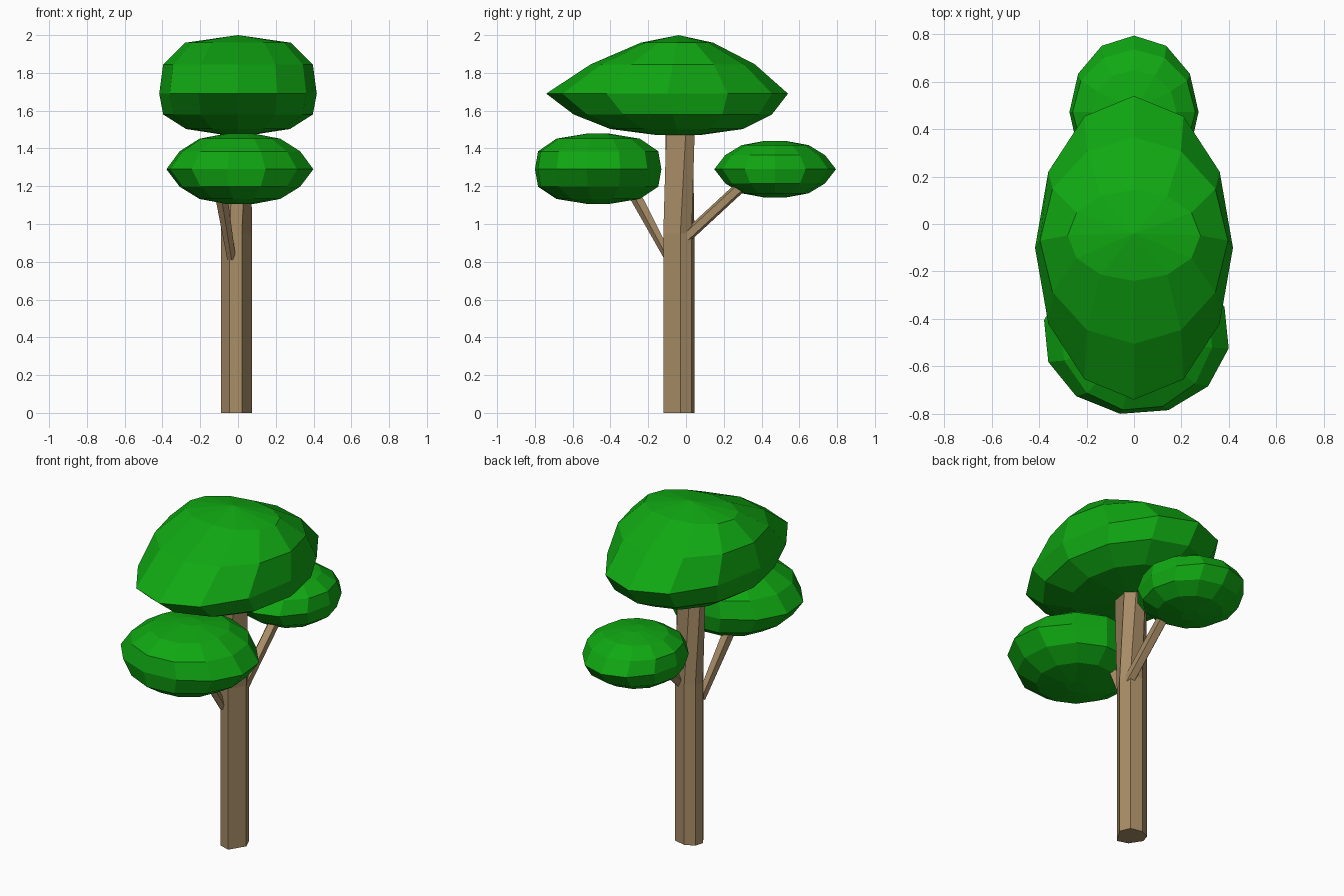
import bpy
import bmesh
from math import cos, sin, tau, radians
from mathutils import Vector, Matrix

cube = bpy.data.objects.get("Cube")
if cube:
    bpy.data.objects.remove(cube)


def material(name, color):
    m = bpy.data.materials.new(name)
    m.use_nodes = True
    m.diffuse_color = color
    m.node_tree.nodes["Principled BSDF"].inputs["Base Color"].default_value = color
    return m


leaf_green = material("leaf green", (0.005, 0.39, 0.006, 1))
bark_brown = material("bark brown", (0.39, 0.265, 0.135, 1))


def loft(name, rings, mat):
    """Flat-shaded skin through rings of equal point count, capped at both ends."""
    bm = bmesh.new()
    loops = [[bm.verts.new(p) for p in ring] for ring in rings]
    n = len(loops[0])
    for low, high in zip(loops, loops[1:]):
        for i in range(n):
            j = (i + 1) % n
            bm.faces.new((low[i], low[j], high[j], high[i]))
    bm.faces.new(loops[0])
    bm.faces.new(loops[-1])
    bmesh.ops.remove_doubles(bm, verts=bm.verts, dist=0.0005)
    bmesh.ops.recalc_face_normals(bm, faces=bm.faces)
    mesh = bpy.data.meshes.new(name)
    bm.to_mesh(mesh)
    bm.free()
    mesh.materials.append(mat)
    obj = bpy.data.objects.new(name, mesh)
    bpy.context.collection.objects.link(obj)
    return obj


# Crown profiles: height share, size on the pointed axis, size on the blunt axis
ROUND = [(0.5, 0.82, 0.95), (0.85, 0.55, 0.66), (1, 0.17, 0.15)]
PEAKED = [(0.5, 0.68, 0.95), (0.87, 0.30, 0.67), (1, 0, 0)]


def crown(name, center, rx, ry, up, down, point_x=False, top=ROUND, phase=0, shift=0):
    levels = [(-t, p, b) for t, p, b in reversed(ROUND)] + [(0, 1, 1)] + top
    rings = []
    for t, pointed, blunt in levels:
        sx, sy = (pointed, blunt) if point_x else (blunt, pointed)
        c = Vector(center) + Vector((0, shift * abs(t), t * (up if t > 0 else down)))
        angles = [tau * i / 12 + radians(phase) for i in range(12)]
        rings.append([c + Vector((rx * sx * cos(a), ry * sy * sin(a), 0)) for a in angles])
    return loft(name, rings, leaf_green)


crown("top_crown", (0, -0.10, 1.69), 0.417, 0.64, 0.31, 0.22, top=PEAKED, shift=0.06)
crown("front_crown", (0.01, -0.465, 1.29), 0.395, 0.34, 0.19, 0.185, point_x=True, phase=-10)
crown("back_crown", (0, 0.472, 1.29), 0.272, 0.322, 0.15, 0.15)

# Trunk: irregular straight column that twists near the top
outline = [(-0.09, -0.03), (-0.045, -0.10), (0.02, -0.12), (0.075, -0.03),
           (0.05, 0.03), (-0.02, 0.045), (-0.075, 0.02)]
axis = Vector((-0.008, -0.038, 0))
rings = []
for z, twist in ((0, 0), (0.95, 0), (1.52, 22)):
    turn = Matrix.Rotation(radians(twist), 3, "Z")
    rings.append([axis + turn @ (Vector((x, y, 0)) - axis) + Vector((0, 0, z))
                  for x, y in outline])
loft("trunk", rings, bark_brown)


# Branches: tapered five-sided limbs
def branch(name, start, end, r0, r1):
    start, end = Vector(start), Vector(end)
    turn = (end - start).to_track_quat("Z", "Y")
    rings = [[c + turn @ Vector((r * cos(tau * i / 5), r * sin(tau * i / 5), 0))
              for i in range(5)] for c, r in ((start, r0), (end, r1))]
    loft(name, rings, bark_brown)


branch("front_branch", (-0.035, -0.09, 0.82), (-0.105, -0.32, 1.25), 0.024, 0.037)
branch("back_branch", (0.035, 0.0, 0.93), (0.035, 0.40, 1.30), 0.032, 0.032)
